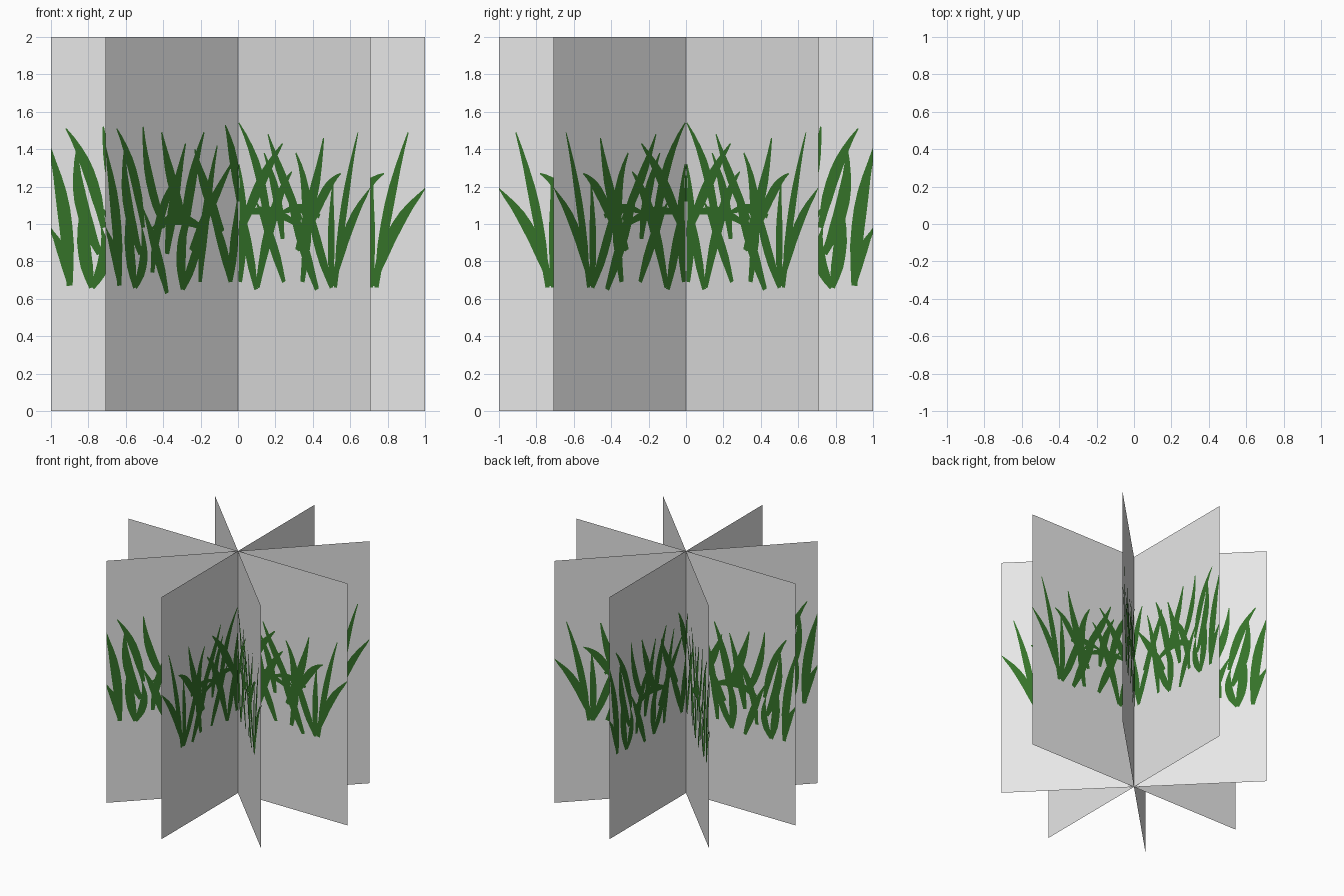
import bpy
import math
from mathutils import Vector

default_cube = bpy.data.objects.get("Cube")
if default_cube:
    bpy.data.objects.remove(default_cube, do_unlink=True)


def flat_material(name, colour):
    material = bpy.data.materials.new(name)
    material.use_nodes = True
    material.diffuse_color = colour
    shader = material.node_tree.nodes["Principled BSDF"]
    shader.inputs["Base Color"].default_value = colour
    shader.inputs["Roughness"].default_value = 1.0
    return material


def make_mesh(name, vertices, faces, material):
    mesh = bpy.data.meshes.new(name)
    mesh.from_pydata(vertices, [], faces)
    mesh.materials.append(material)
    mesh.update()
    return mesh


def place(name, mesh, angle):
    placed = bpy.data.objects.new(name, mesh)
    placed.rotation_euler.z = math.radians(angle)
    bpy.context.collection.objects.link(placed)
    return placed


grey = flat_material("pale grey card", (0.8, 0.8, 0.8, 1))
green = flat_material("grass green", (0.035, 0.17, 0.022, 1))

# Blades in hundredths: tip x, z, bend x, z, root x, z, full width
right_blades = [
    (1, 154, 20, 130, 24, 92, 6),
    (23, 148, 33, 124, 48, 102, 6),
    (34, 143, 17, 125, 4, 98, 7),
    (44, 138, 58, 115, 49, 69, 7),
    (41, 128, 27, 115, 15, 66, 7),
    (65, 146, 59, 115, 45, 86, 7),
    (91, 149, 79, 112, 74, 66, 5),
    (101, 119, 83, 104, 72, 67, 6),
    (78, 127, 66, 122, 55, 98, 6),
    (72, 123, 70, 95, 71, 66, 5),
    (1, 132, 7, 105, 2, 69, 6),
    (3, 112, 7, 90, 14, 65, 6),
    (14, 112, 25, 95, 35, 69, 6),
    (36, 124, 46, 95, 60, 65, 7),
    (52, 118, 58, 92, 71, 66, 6),
    (2, 104, 22, 112, 44, 100, 5),
    (30, 105, 48, 112, 62, 104, 5),
    (20, 138, 31, 118, 34, 92, 6),
]
left_blades = [
    (-101, 141, -91, 112, -90, 67, 7),
    (-92, 151, -78, 132, -72, 98, 6),
    (-86, 141, -88, 112, -74, 84, 7),
    (-101, 98, -93, 88, -90, 67, 5),
    (-82, 118, -85, 88, -78, 66, 7),
    (-72, 152, -70, 122, -56, 98, 6),
    (-58, 149, -52, 124, -40, 98, 7),
    (-42, 129, -62, 112, -65, 74, 6),
    (-40, 143, -50, 112, -54, 84, 7),
    (-26, 149, -38, 122, -42, 88, 7),
    (-33, 140, -26, 118, -12, 96, 7),
    (-10, 153, -3, 138, 0, 112, 6),
    (-16, 142, -26, 108, -29, 69, 6),
    (-4, 134, -20, 112, -36, 86, 6),
    (-73, 98, -68, 80, -78, 66, 6),
    (-72, 108, -62, 88, -54, 63, 6),
    (-38, 108, -46, 88, -42, 65, 7),
    (-26, 102, -32, 82, -42, 65, 6),
    (-22, 108, -12, 92, -6, 69, 6),
    (-1, 112, -3, 90, -6, 69, 6),
    (-68, 96, -48, 108, -28, 98, 6),
]


# Each blade is a curved, tapering ribbon lying just proud of both card faces
def add_blade(blade, vertices, faces, steps=8, lift=0.003):
    tip_x, tip_z, bend_x, bend_z, root_x, root_z, width = (n / 100 for n in blade)
    tip = Vector((tip_x, 0, tip_z))
    bend = Vector((bend_x, 0, bend_z))
    root = Vector((root_x, 0, root_z))
    for side in (-lift, lift):
        first = len(vertices)
        for step in range(steps + 1):
            t = step / steps
            centre = tip * (1 - t) ** 2 + bend * (2 * t * (1 - t)) + root * t * t
            along = ((bend - tip) * (1 - t) + (root - bend) * t).normalized()
            across = Vector((along.z, 0, -along.x))
            taper = min(1, 0.12 + t * 2) * min(1, 0.45 + (1 - t) * 2)
            for sign in (-1, 1):
                point = centre + across * (sign * taper * width / 2)
                point.x = max(-1, min(1, point.x))
                point.y = side
                vertices.append(point)
        for step in range(steps):
            a = first + step * 2
            quad = (a, a + 1, a + 3, a + 2)
            faces.append(quad if side < 0 else quad[::-1])


grass_vertices, grass_faces = [], []
for blade in right_blades + left_blades:
    add_blade(blade, grass_vertices, grass_faces)
grass_mesh = make_mesh("grass_blades", grass_vertices, grass_faces, green)

# Upright square card
card_mesh = make_mesh(
    "card",
    [(-1, 0, 0), (1, 0, 0), (1, 0, 2), (-1, 0, 2)],
    [(0, 1, 2, 3)],
    grey,
)

# Four cards crossing on the vertical axis
directions = {"across": 0, "diagonal_back": 45, "diagonal_front": -45, "lengthwise": -90}
for label, angle in directions.items():
    place("card_" + label, card_mesh, angle)
    place("grass_" + label, grass_mesh, angle)
